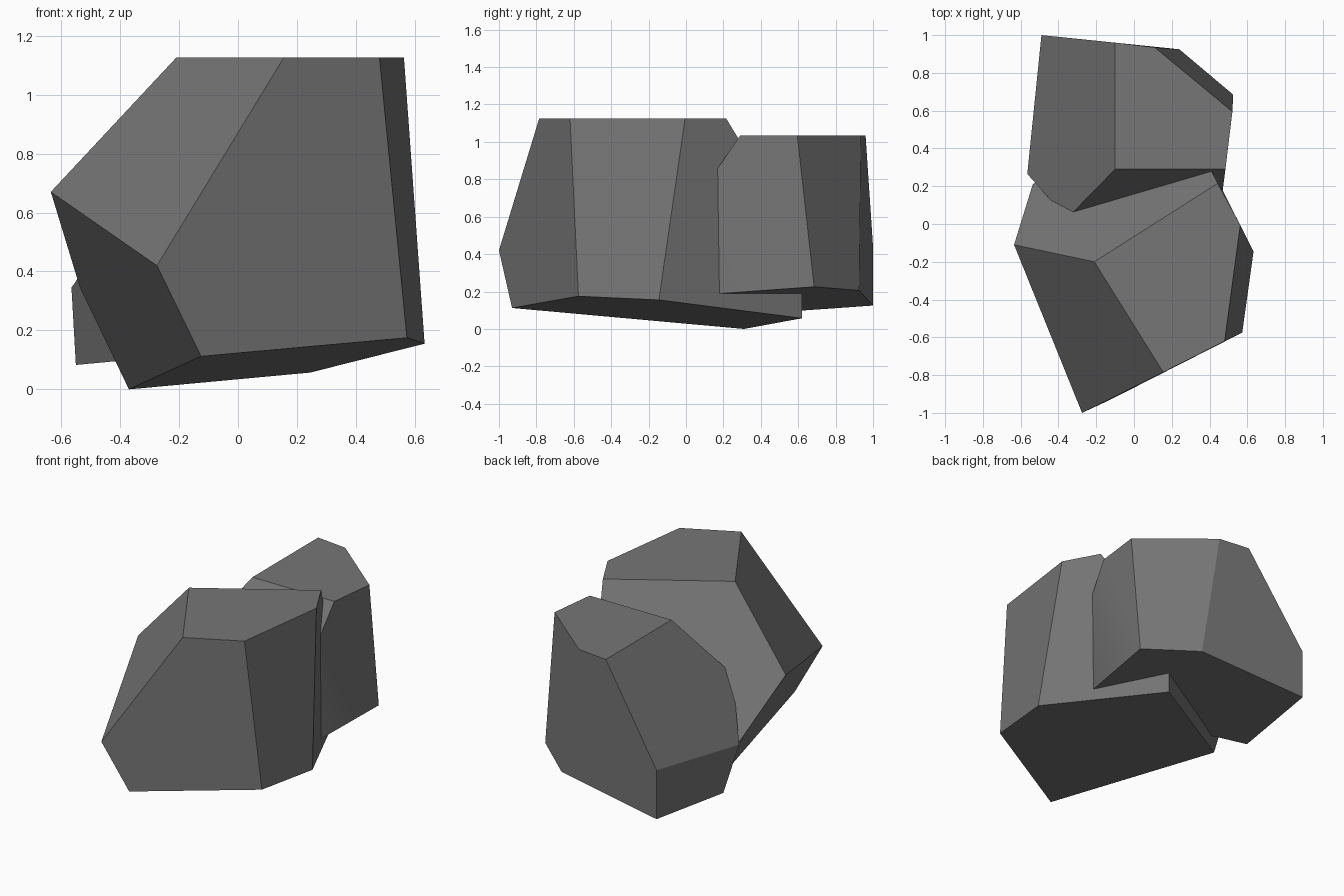
import bpy, bmesh, math

if "Cube" in bpy.data.objects:
    bpy.data.objects.remove(bpy.data.objects["Cube"])

# Dark grey stone
stone = bpy.data.materials.new("dark_stone")
stone.diffuse_color = (0.18, 0.18, 0.18, 1.0)
stone.use_nodes = True
stone.node_tree.nodes["Principled BSDF"].inputs["Base Color"].default_value = stone.diffuse_color


def make_rock(name, corners, smooth=False):
    """Faceted boulder: convex hull of its corners, with coplanar triangles merged."""
    bm = bmesh.new()
    for c in corners:
        bm.verts.new(c)
    bmesh.ops.convex_hull(bm, input=bm.verts[:])
    bmesh.ops.dissolve_limit(bm, angle_limit=math.radians(4),
                             verts=bm.verts[:], edges=bm.edges[:])
    bmesh.ops.recalc_face_normals(bm, faces=bm.faces[:])
    mesh = bpy.data.meshes.new(name)
    bm.to_mesh(mesh)
    bm.free()
    mesh.materials.append(stone)
    obj = bpy.data.objects.new(name, mesh)
    bpy.context.collection.objects.link(obj)
    if smooth:
        bpy.ops.object.select_all(action='DESELECT')
        obj.select_set(True)
        bpy.context.view_layer.objects.active = obj
        bpy.ops.object.shade_smooth_by_angle(angle=math.radians(30))
    return obj


# Front boulder
top = 1.125
make_rock("front_boulder", [
    # flat top
    (-0.21, -0.20, top), (0.155, -0.785, top), (0.48, -0.62, top),
    (0.563, -0.005, top), (0.443, 0.215, top),
    # shoulders
    (-0.275, -1.0, 0.42), (-0.635, -0.11, 0.67),
    (-0.536, 0.21, 0.345), (0.245, 0.62, 0.457),
    # tilted underside
    (-0.125, -0.93, 0.112), (0.573, -0.575, 0.175), (0.633, -0.145, 0.155),
    (0.245, 0.62, 0.057), (-0.37, 0.31, 0.0),
])


# Back boulder: sloping planes give the heights of its corners
def under(x, y):
    return (x, y, 0.125 + 0.117 * (x + 0.49) + 0.059 * (y - 1.0))


def front_slope(x, y):
    return (x, y, 1.035 - 1.47 * (0.29 - y))


top = 1.035
make_rock("back_boulder", [
    # flat top
    (-0.10, 0.96, top), (-0.10, 0.29, top), (0.484, 0.29, top),
    (0.521, 0.595, top), (0.11, 0.935, top),
    # left shoulder and lower edge of the front slope
    (-0.49, 1.0, 0.44), (-0.565, 0.265, 0.345), front_slope(-0.355, 0.03),
    front_slope(0.30, -0.10), front_slope(0.466, 0.15),
    # tilted underside
    under(0.525, 0.685), under(0.24, 0.925), under(-0.49, 1.0),
    under(-0.55, 0.405), under(0.378, 0.025), under(0.466, 0.15),
], smooth=True)
